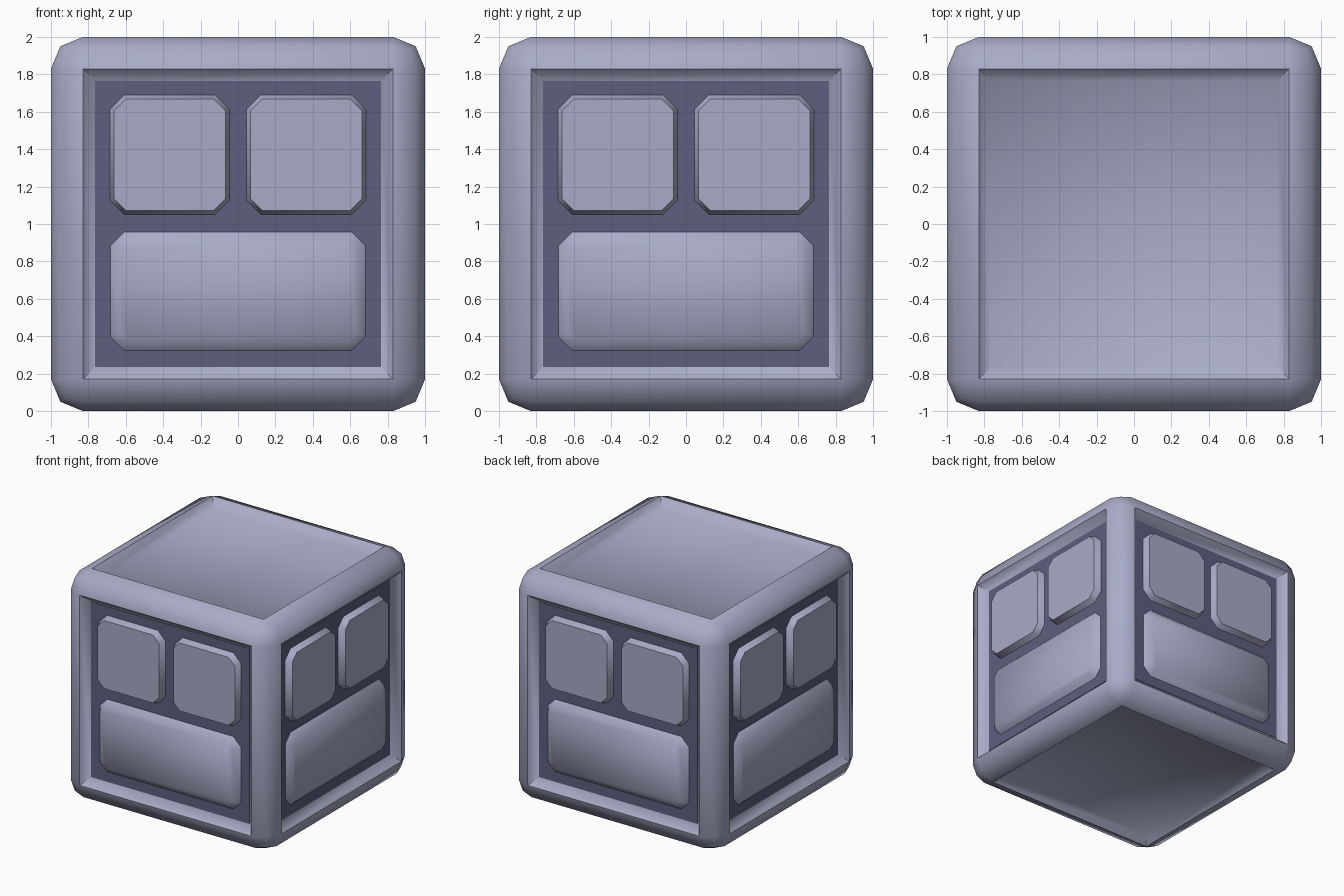
import bpy
import bmesh
from math import radians
from mathutils import Matrix, Vector

old = bpy.data.objects.get("Cube")
if old:
    bpy.data.objects.remove(old, do_unlink=True)


def make_material(name, rgb):
    mat = bpy.data.materials.new(name)
    mat.use_nodes = True
    mat.diffuse_color = (*rgb, 1)
    bsdf = mat.node_tree.nodes["Principled BSDF"]
    bsdf.inputs["Base Color"].default_value = (*rgb, 1)
    bsdf.inputs["Roughness"].default_value = 0.7
    return mat


LIGHT = make_material("pale blue grey", (0.39, 0.41, 0.57))
DARK = make_material("dark slate blue", (0.11, 0.115, 0.215))

FLOOR = 0.93      # distance of the recess floor from the centre
RIM = 0.17        # width of the rounded rim
SLOPE = 0.065     # width of the sloping recess wall


def finish(name, bm, mat, angle=60):
    bmesh.ops.recalc_face_normals(bm, faces=bm.faces)
    mesh = bpy.data.meshes.new(name)
    bm.to_mesh(mesh)
    bm.free()
    mesh.materials.append(mat)
    obj = bpy.data.objects.new(name, mesh)
    bpy.context.collection.objects.link(obj)
    bpy.ops.object.select_all(action='DESELECT')
    obj.select_set(True)
    bpy.context.view_layer.objects.active = obj
    bpy.ops.object.shade_smooth_by_angle(angle=radians(angle))
    return obj


def octagon(cx, cz, hw, hh, cut):
    """Rectangle with clipped corners, in the front plane."""
    return [(cx + sx * (hw - a), cz + sz * (hh - b))
            for sx, sz, flip in ((1, 1, 0), (-1, 1, 1), (-1, -1, 0), (1, -1, 1))
            for a, b in (((cut, 0), (0, cut)) if flip else ((0, cut), (cut, 0)))]


def raised_plate(name, turn, cx, cz, hw, hh, cut, slope, top):
    """Clipped plate standing on the recess floor with sloping sides."""
    bm = bmesh.new()
    rings = []
    for inset, depth in ((0, FLOOR), (slope, top)):
        pts = octagon(cx, cz, hw - inset, hh - inset, cut - 0.586 * inset)
        rings.append([bm.verts.new(turn @ Vector((x, -depth, z))) for x, z in pts])
    low, high = rings
    bm.faces.new(low)
    bm.faces.new(high)
    for i in range(len(low)):
        j = (i + 1) % len(low)
        bm.faces.new((low[i], low[j], high[j], high[i]))
    finish(name, bm, LIGHT)


# Rounded block with a sloping recess in every face
bm = bmesh.new()
bmesh.ops.create_cube(bm, size=2, matrix=Matrix.Translation((0, 0, 1)))
bmesh.ops.bevel(bm, geom=bm.edges[:], offset=RIM, segments=2,
                profile=0.5, affect='EDGES')
bm.normal_update()
sides = [f for f in bm.faces if f.calc_area() > 2]
bmesh.ops.inset_individual(bm, faces=sides, thickness=SLOPE,
                           depth=FLOOR - 1, use_even_offset=True)
finish("block_frame", bm, LIGHT)

# Dark panel, two square plates and one wide plate on each upright side
half = 1 - RIM - SLOPE
for k, side in enumerate(("front", "left", "back", "right")):
    turn = Matrix.Rotation(radians(90 * k), 4, 'Z')

    bm = bmesh.new()
    bmesh.ops.create_cube(bm, size=1)
    bmesh.ops.scale(bm, vec=(2 * half, 0.008, 2 * half), verts=bm.verts)
    bmesh.ops.translate(bm, vec=(0, -FLOOR, 1), verts=bm.verts)
    bmesh.ops.transform(bm, matrix=turn, verts=bm.verts)
    finish(side + "_dark_panel", bm, DARK, 30)

    for label, cx in (("a", -0.365), ("b", 0.365)):
        raised_plate(side + "_square_plate_" + label, turn,
                     cx, 1.37, 0.32, 0.32, 0.075, 0.023, 0.99)
    raised_plate(side + "_wide_plate", turn,
                 0, 0.64, 0.685, 0.32, 0.075, 0.05, 0.985)
